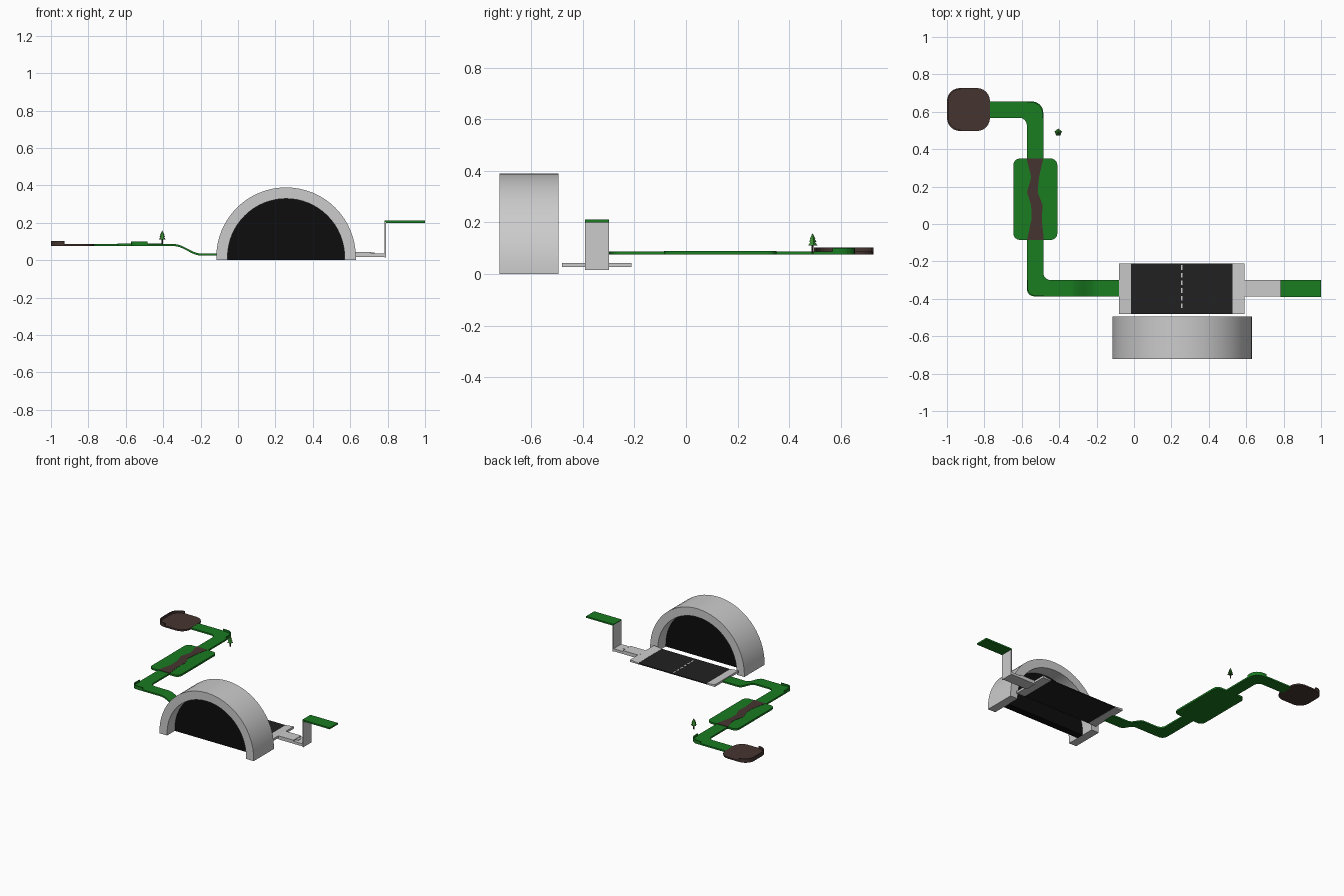
import bpy, bmesh, math
from mathutils import Vector

if "Cube" in bpy.data.objects:
    bpy.data.objects.remove(bpy.data.objects["Cube"])


def material(name, rgb):
    m = bpy.data.materials.new(name)
    m.diffuse_color = (*rgb, 1)
    m.use_nodes = True
    m.node_tree.nodes["Principled BSDF"].inputs["Base Color"].default_value = m.diffuse_color
    return m


GREEN = material("turf", (0.01, 0.2, 0.015))
BROWN = material("earth", (0.06, 0.035, 0.03))
BLACK = material("asphalt", (0.015, 0.015, 0.015))
DARK = material("tunnel_dark", (0.004, 0.004, 0.004))
WHITE = material("paint", (0.8, 0.8, 0.8))
LEAF = material("leaf", (0.04, 0.25, 0.03))


def finish(name, bm, mat=None):
    bmesh.ops.recalc_face_normals(bm, faces=bm.faces)
    me = bpy.data.meshes.new(name)
    bm.to_mesh(me)
    bm.free()
    ob = bpy.data.objects.new(name, me)
    bpy.context.collection.objects.link(ob)
    if mat:
        me.materials.append(mat)
    return ob


def extrude(name, pts, vec, mat=None):
    bm = bmesh.new()
    f = bm.faces.new([bm.verts.new(p) for p in pts])
    r = bmesh.ops.extrude_face_region(bm, geom=[f], use_keep_orig=True)
    bmesh.ops.translate(bm, vec=vec, verts=[v for v in r["geom"] if isinstance(v, bmesh.types.BMVert)])
    return finish(name, bm, mat)


def box(name, x0, x1, y0, y1, z0, z1, mat=None):
    return extrude(name, [(x0, y0, z0), (x1, y0, z0), (x1, y1, z0), (x0, y1, z0)], (0, 0, z1 - z0), mat)


def round_rect(x0, x1, y0, y1, r, n=6):
    pts = []
    for i, (cx, cy) in enumerate([(x1 - r, y1 - r), (x0 + r, y1 - r), (x0 + r, y0 + r), (x1 - r, y0 + r)]):
        for k in range(n + 1):
            a = math.pi / 2 * (i + k / n)
            pts.append((cx + r * math.cos(a), cy + r * math.sin(a)))
    return pts


def plate(name, pts, z0, z1, mat):
    return extrude(name, [(x, y, z0) for x, y in pts], (0, 0, z1 - z0), mat)


def fillet(p, c, q, r, n=6):
    p, c, q = Vector(p), Vector(c), Vector(q)
    u, v = (p - c).normalized(), (q - c).normalized()
    o = c + (u + v) * r
    return [o - v * r * math.cos(a) - u * r * math.sin(a)
            for a in [math.pi / 2 * k / n for k in range(n + 1)]]


def strip(name, left, right, height, thick, mat):
    bm = bmesh.new()
    rings = []
    for a, b in zip(left, right):
        za, zb = height(a[0]), height(b[0])
        rings.append([bm.verts.new(p) for p in ((a[0], a[1], za), (b[0], b[1], zb),
                                                (b[0], b[1], zb - thick), (a[0], a[1], za - thick))])
    for r, s in zip(rings, rings[1:]):
        for i in range(4):
            bm.faces.new((r[i], r[(i + 1) % 4], s[(i + 1) % 4], s[i]))
    bm.faces.new(rings[0])
    bm.faces.new(rings[-1])
    return finish(name, bm, mat)


# turf track: two corners, then an S-shaped drop
def drop(x):
    t = min(1, max(0, (x + 0.34) / 0.14))
    return 0.086 - 0.05 * t * t * (3 - 2 * t)


def edge(top, side, low, radii):
    a, b = (side, top), (side, low)
    pts = [Vector((-0.78, top))]
    pts += fillet((-0.78, top), a, b, radii[0])
    pts += fillet(a, b, (-0.08, low), radii[1])
    return pts + [Vector((-0.34 + 0.014 * i, low)) for i in range(11)] + [Vector((-0.08, low))]


outer = edge(0.655, -0.485, 0, (0.06, 0.045))
outer = [Vector((-0.78, 0.655))] + fillet((-0.78, 0.655), (-0.485, 0.655), (-0.485, 0), 0.06)
outer += fillet((-0.485, 0), (-0.485, -0.30), (-0.08, -0.30), 0.04)
inner = [Vector((-0.78, 0.568))] + fillet((-0.78, 0.568), (-0.573, 0.568), (-0.573, 0), 0.04)
inner += fillet((-0.573, 0), (-0.573, -0.387), (-0.08, -0.387), 0.04)
slope = [-0.34 + 0.014 * i for i in range(11)] + [-0.07]
outer += [(x, -0.30) for x in slope]
inner += [(x, -0.387) for x in slope]
strip("turf_track", outer, inner, drop, 0.011, GREEN)


# thin bumpers on the outside of both bends
def bumper(name, p, c, q, r, mat, centre):
    line = [Vector(p)] + fillet(p, c, q, r) + [Vector(q)]
    inn = [Vector(centre) + (v - Vector(centre)) * 0.93 for v in line]
    strip(name, line, inn, lambda x: 0.1, 0.02, mat)


bumper("upper_bend_bumper", (-0.573, 0.655), (-0.485, 0.655), (-0.485, 0.568), 0.06, GREEN, (-0.573, 0.568))
bumper("lower_bend_bumper", (-0.573, -0.30), (-0.573, -0.387), (-0.485, -0.387), 0.04, GREEN, (-0.485, -0.30))

# starting pad with a rim on its far end
pad = round_rect(-1, -0.77, 0.497, 0.727, 0.07)
plate("start_pad", pad, 0.076, 0.087, BROWN)
rim = [p for p in pad if p[0] <= -0.929]
strip("start_rim", rim, [(-0.885 + (x + 0.885) * 0.94, 0.612 + (y - 0.612) * 0.94) for x, y in rim],
      lambda x: 0.103, 0.025, BROWN)

# wide green with a winding earth bed
plate("wide_green", round_rect(-0.645, -0.41, -0.085, 0.35, 0.035), 0.075, 0.088, GREEN)
ys = [0.35, 0.25, 0.17, 0.10, 0.03, -0.085]
bl = [-0.575, -0.55, -0.572, -0.55, -0.547, -0.572]
br = [-0.485, -0.508, -0.515, -0.488, -0.493, -0.482]
strip("earth_bed", list(zip(bl, ys)), list(zip(br, ys)), lambda x: 0.0895, 0.006, BROWN)

# road with ramped kerbs and a dashed line
Y0, Y1 = -0.48, -0.212
box("road", -0.02, 0.53, Y0, Y1, 0.028, 0.035, BLACK)
for name, a, b in (("left_kerb", -0.08, -0.016), ("right_kerb", 0.59, 0.526)):
    extrude(name, [(a, Y0, 0.027), (b, Y0, 0.027), (b, Y0, 0.036), (a, Y0, 0.043)], (0, Y1 - Y0, 0))
for i in range(6):
    y = -0.45 + 0.041 * i
    box("road_dash", 0.25, 0.26, y, y + 0.025, 0.034, 0.036, WHITE)


# tunnel arch with a dark wall set inside it
def half(r, y, n=32):
    return [(0.257 + r * math.cos(math.pi * k / n), y, 0.016 + r * math.sin(math.pi * k / n)) for k in range(n + 1)]


def leg(r, s, y):
    return (0.257 + s * r, y, 0)


R, S = 0.373, 0.313
ya, yb = -0.722, -0.494
bm = bmesh.new()
rings = []
for r, y in ((R, ya), (R, yb), (S, yb), (S, ya)):
    rings.append([bm.verts.new(p) for p in [leg(r, 1, y)] + half(r, y) + [leg(r, -1, y)]])
for i in range(4):
    a, b = rings[i], rings[(i + 1) % 4]
    for k in range(len(a) - 1):
        bm.faces.new((a[k], a[k + 1], b[k + 1], b[k]))
for k in (0, -1):
    bm.faces.new([ring[k] for ring in rings])
arch = finish("tunnel_arch", bm)
bpy.context.view_layer.objects.active = arch
arch.select_set(True)
bpy.ops.object.shade_smooth_by_angle(angle=math.radians(30))
wall = [leg(S, 1, -0.635)] + half(S + 0.002, -0.635) + [leg(S, -1, -0.635)]
extrude("tunnel_wall", wall, (0, 0.05, 0), DARK)

# grey run, lift shaft back and upper green
box("exit_floor", 0.585, 0.79, -0.387, -0.30, 0.018, 0.036)
box("exit_step", 0.585, 0.71, -0.387, -0.30, 0.03, 0.043)
box("lift_stop", 0.71, 0.73, -0.36, -0.33, 0.034, 0.04)
box("lift_wall", 0.783, 0.79, -0.391, -0.299, 0.015, 0.205)
box("upper_green", 0.783, 1.0, -0.391, -0.299, 0.2, 0.211, GREEN)


# low-poly tree
def cone(name, r1, r2, z0, z1, mat):
    bm = bmesh.new()
    bmesh.ops.create_cone(bm, cap_ends=True, segments=5, radius1=r1, radius2=r2, depth=z1 - z0)
    bmesh.ops.translate(bm, vec=(-0.405, 0.49, (z0 + z1) / 2), verts=bm.verts)
    finish(name, bm, mat)


cone("tree_trunk", 0.004, 0.004, 0.08, 0.115, BROWN)
for i in range(3):
    cone("tree_foliage", 0.02 - 0.004 * i, 0.004 * (i < 2), 0.11 + 0.013 * i, 0.132 + 0.013 * i, LEAF)
